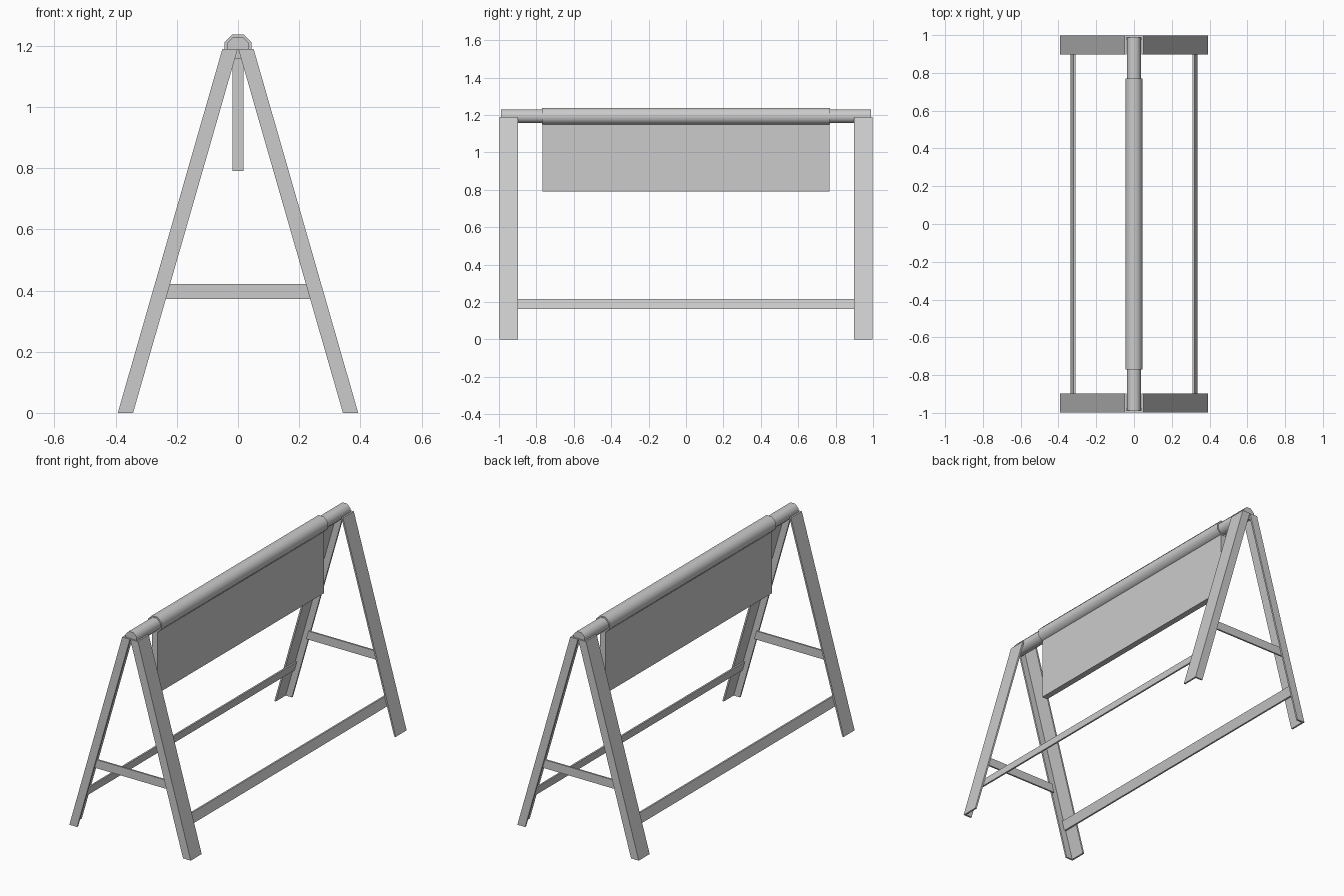
import bpy, bmesh, math
from mathutils import Vector

cube = bpy.data.objects.get("Cube")
if cube:
    bpy.data.objects.remove(cube, do_unlink=True)

steel = bpy.data.materials.new("plain_grey")
steel.use_nodes = True
GREY = (0.6, 0.6, 0.6, 1)
steel.diffuse_color = GREY
steel.node_tree.nodes["Principled BSDF"].inputs["Base Color"].default_value = GREY

TOP = 1.19        # height of the leg tops
LEAN = 0.342      # how far a leg leans in over its height
FOOT_IN, FOOT_OUT = 0.343, 0.393
END, FLANGE_Y = 0.998, 0.897
T = 0.01          # sheet thickness


def prism(name, profile, along, smooth=False):
    """Solid made by sweeping a flat profile along a vector."""
    bm = bmesh.new()
    face = bm.faces.new([bm.verts.new(p) for p in profile])
    swept = bmesh.ops.extrude_face_region(bm, geom=[face])["geom"]
    bmesh.ops.translate(bm, vec=Vector(along),
                        verts=[v for v in swept if isinstance(v, bmesh.types.BMVert)])
    if not face.is_valid or len(bm.faces) < len(profile) + 2:
        bm.faces.new([v for v in bm.verts][:len(profile)])
    bmesh.ops.recalc_face_normals(bm, faces=bm.faces[:])
    mesh = bpy.data.meshes.new(name)
    bm.to_mesh(mesh)
    bm.free()
    mesh.materials.append(steel)
    obj = bpy.data.objects.new(name, mesh)
    bpy.context.collection.objects.link(obj)
    if smooth:
        bpy.ops.object.select_all(action="DESELECT")
        obj.select_set(True)
        bpy.context.view_layer.objects.active = obj
        bpy.ops.object.shade_smooth_by_angle(angle=math.radians(50))
    return obj


def octagon_bar(name, apothem, half_length):
    r = apothem / math.cos(math.pi / 8)
    ring = [(r * math.cos((k + 0.5) * math.pi / 4), -half_length,
             1.193 + r * math.sin((k + 0.5) * math.pi / 4)) for k in range(8)]
    return prism(name, ring, (0, 2 * half_length, 0), smooth=True)


def lean_x(z, inset):
    """x of a line parallel to the leg's outer face, set in by inset."""
    return FOOT_OUT - inset - LEAN * z / TOP


# Angle-section legs
for sx, side in ((1, "left"), (-1, "right")):
    for sy, end in ((-1, "front"), (1, "back")):
        section = [(FOOT_IN, END), (FOOT_OUT, END), (FOOT_OUT, FLANGE_Y),
                   (FOOT_OUT - T, FLANGE_Y), (FOOT_OUT - T, END - T), (FOOT_IN, END - T)]
        prism(f"{end}_{side}_leg", [(sx * x, sy * y, 0) for x, y in section],
              (-sx * LEAN, 0, TOP))

    # Long flat rail lying against the inside of the legs
    low, high, rail_end = 0.163, 0.217, END - T
    rail = [(low, T), (high, T), (high, 2 * T), (low, 2 * T)]
    prism(f"{side}_rail", [(sx * lean_x(z, i), -rail_end, z) for z, i in rail],
          (0, 2 * rail_end, 0))

# Cross braces behind the end flanges
for sy, end in ((-1, "front"), (1, "back")):
    brace = [(s * (lean_x(z, 0.05) + 0.008), sy * (END - T), z)
             for s, z in ((-1, 0.372), (1, 0.372), (1, 0.422), (-1, 0.422))]
    prism(f"{end}_brace", brace, (0, -sy * T, 0))

# Ridge pole, the sleeve around it and the hanging panel
octagon_bar("ridge_pole", 0.036, 0.988)
octagon_bar("sleeve", 0.044, 0.77)
w, l = 0.018, 0.768
prism("hanging_panel", [(-w, -l, 0.79), (w, -l, 0.79), (w, l, 0.79), (-w, l, 0.79)],
      (0, 0, 0.38))
